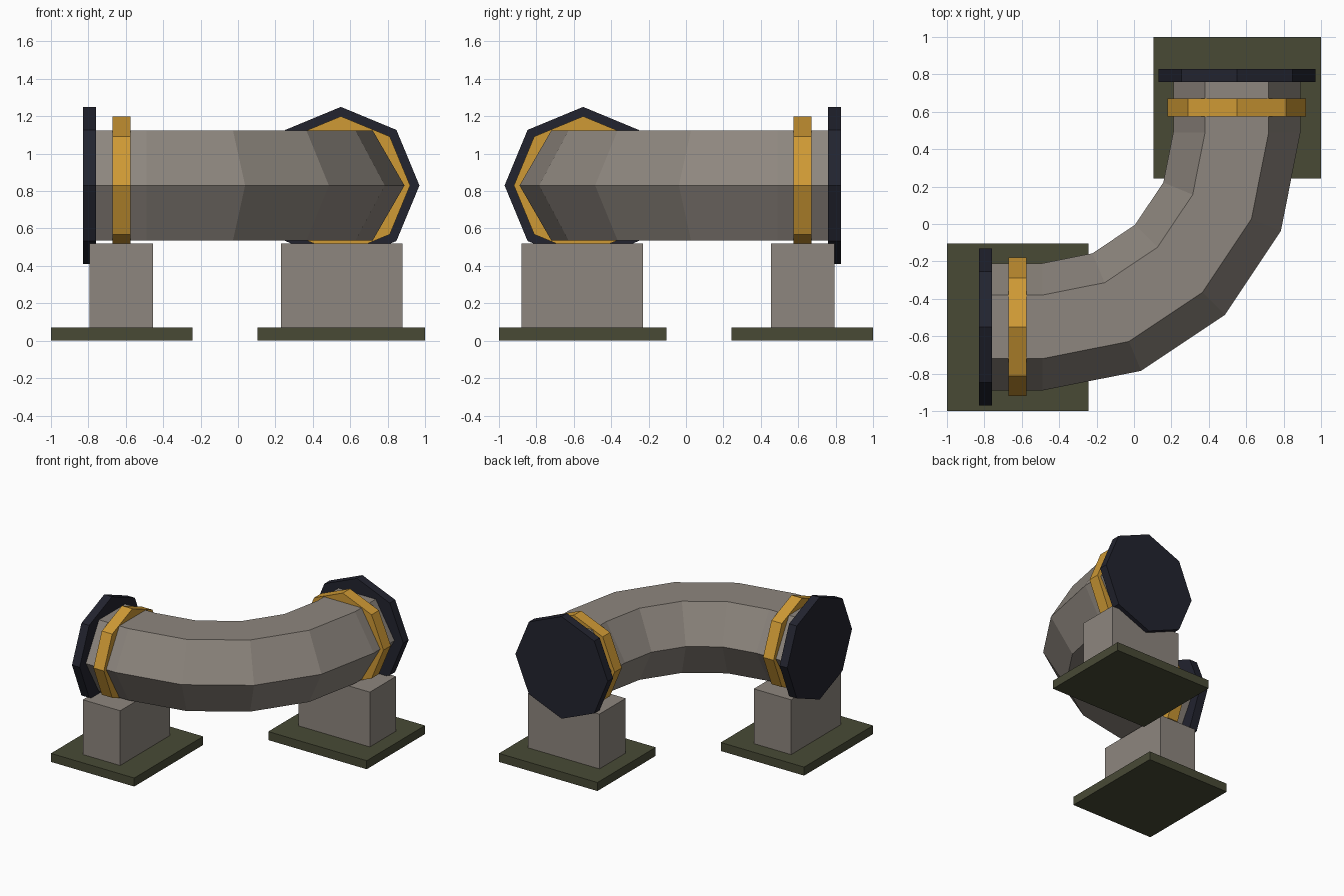
import bpy, bmesh
from math import sin, cos, pi
from mathutils import Matrix, Vector

cube = bpy.data.objects.get("Cube")
if cube:
    bpy.data.objects.remove(cube, do_unlink=True)


def material(name, rgb):
    m = bpy.data.materials.new(name)
    m.use_nodes = True
    m.diffuse_color = (*rgb, 1)
    m.node_tree.nodes["Principled BSDF"].inputs["Base Color"].default_value = (*rgb, 1)
    return m


GREY = material("warm grey", (0.27, 0.24, 0.21))
YELLOW = material("mustard yellow", (0.62, 0.32, 0.035))
NAVY = material("dark navy", (0.016, 0.017, 0.028))
OLIVE = material("dark olive", (0.065, 0.068, 0.036))

AXIS_Z = 0.83      # height of the pipe axis
OFFSET = 0.55      # distance of each straight run from the centre lines
# Swaps the two ends of the bend: (x, y) -> (-y, -x)
SWAP = Matrix(((0, -1, 0, 0), (-1, 0, 0, 0), (0, 0, 1, 0), (0, 0, 0, 1)))


def finish(bm, name, mat):
    bmesh.ops.recalc_face_normals(bm, faces=bm.faces[:])
    mesh = bpy.data.meshes.new(name)
    bm.to_mesh(mesh)
    bm.free()
    mesh.materials.append(mat)
    obj = bpy.data.objects.new(name, mesh)
    bpy.context.scene.collection.objects.link(obj)


def box(name, mat, low, high, matrix):
    bm = bmesh.new()
    low, high = Vector(low), Vector(high)
    bmesh.ops.create_cube(bm, size=1)
    bmesh.ops.scale(bm, vec=high - low, verts=bm.verts[:])
    bmesh.ops.translate(bm, vec=(low + high) / 2, verts=bm.verts[:])
    bmesh.ops.transform(bm, matrix=matrix, verts=bm.verts[:])
    finish(bm, name, mat)


def sweep(name, mat, stations, radius, sides, matrix=Matrix()):
    """Polygon swept along (x, y, heading) stations, with capped ends."""
    bm = bmesh.new()
    rings = []
    for x, y, a in stations:
        ring = []
        for k in range(sides):
            t = 2 * pi * k / sides
            side = radius * cos(t)
            ring.append(bm.verts.new((x + side * sin(a), y - side * cos(a),
                                      AXIS_Z + radius * sin(t))))
        rings.append(ring)
    for r, s in zip(rings, rings[1:]):
        for k in range(sides):
            j = (k + 1) % sides
            bm.faces.new((r[k], r[j], s[j], s[k]))
    bm.faces.new(rings[0])
    bm.faces.new(rings[-1])
    bmesh.ops.transform(bm, matrix=matrix, verts=bm.verts[:])
    finish(bm, name, mat)


# Hexagonal pipe: straight stub, quarter bend in four steps, straight stub
C, BEND = 0.49, 1.04
path = [(-0.78, -OFFSET, 0)]
for i in range(5):
    a = i * pi / 8
    path.append((-C + BEND * sin(a), C - BEND * cos(a), a))
path.append((OFFSET, 0.78, pi / 2))
sweep("pipe", GREY, path, 0.34, 6)

# Matching fittings and support at each end
for end, m in (("front", Matrix()), ("back", SWAP)):
    sweep(end + "_flange", NAVY, [(-0.83, -OFFSET, 0), (-0.76, -OFFSET, 0)], 0.42, 8, m)
    sweep(end + "_collar", YELLOW, [(-0.67, -OFFSET, 0), (-0.575, -OFFSET, 0)], 0.37, 8, m)
    box(end + "_support", GREY, (-0.795, -0.88, 0.03), (-0.455, -0.23, 0.52), m)
    box(end + "_base_plate", OLIVE, (-1, -1, 0), (-0.243, -0.105, 0.07), m)
